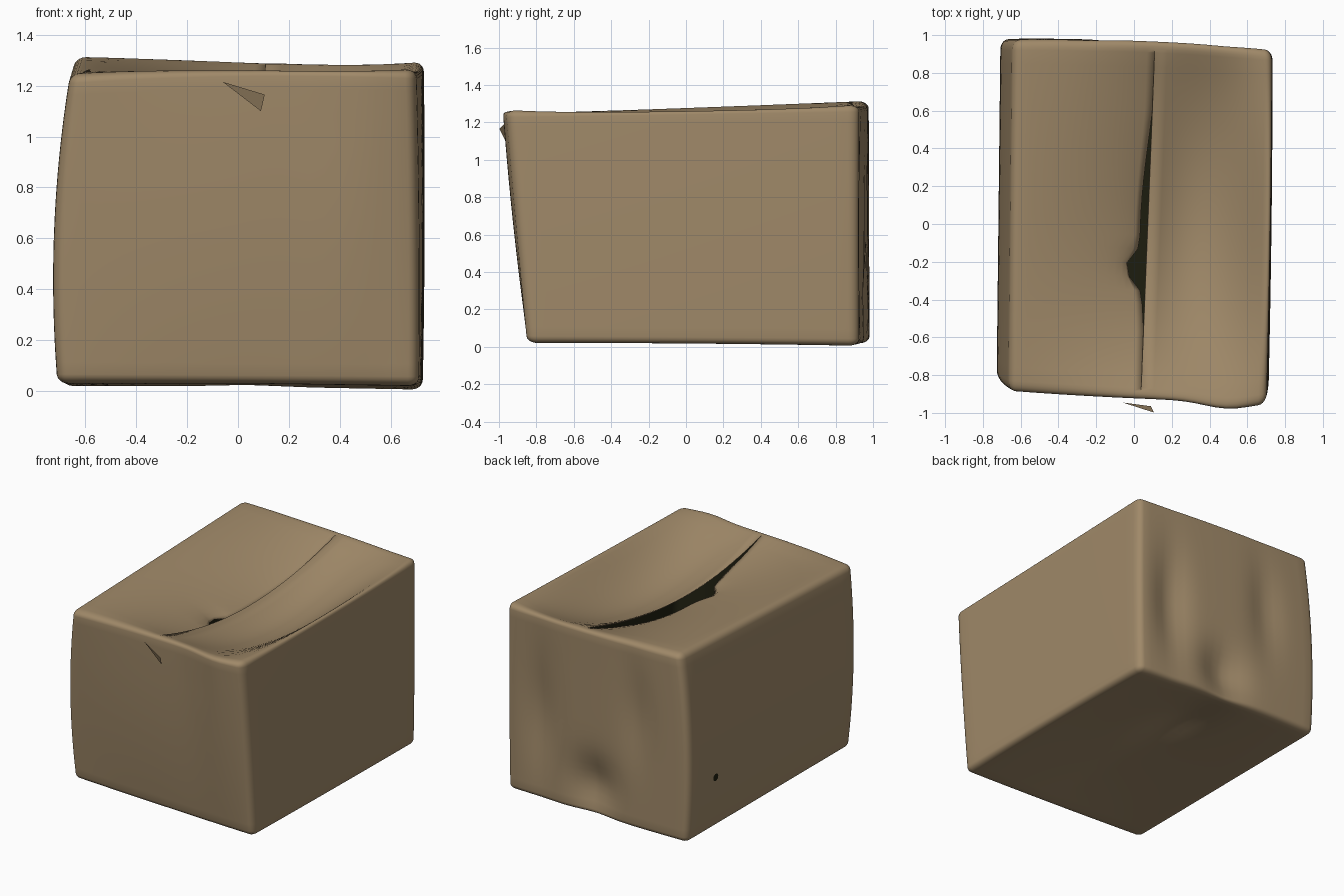
import bpy, bmesh, math
from mathutils import Vector

if "Cube" in bpy.data.objects:
    bpy.data.objects.remove(bpy.data.objects["Cube"])

SEAM, R = 0.06, 0.06


def material(name, rgb):
    m = bpy.data.materials.new(name)
    m.diffuse_color = (*rgb, 1)
    m.use_nodes = True
    m.node_tree.nodes["Principled BSDF"].inputs["Base Color"].default_value = m.diffuse_color
    return m


cardboard = material("cardboard brown", (0.35, 0.25, 0.14))
inside = material("dark interior", (0.013, 0.013, 0.005))

# eight skewed corners of the battered box, keyed by side signs
CORNERS = {
    (-1, -1, -1): (-0.71, -0.79, 0.03), (1, -1, -1): (0.71, -0.85, 0.02),
    (-1, 1, -1): (-0.69, 0.98, 0.02), (1, 1, -1): (0.725, 0.92, 0.005),
    (-1, -1, 1): (-0.66, -0.885, 1.245), (1, -1, 1): (0.70, -0.945, 1.265),
    (-1, 1, 1): (-0.64, 0.975, 1.315), (1, 1, 1): (0.73, 0.92, 1.295),
}


def gauss(v, centre, width):
    return math.exp(-((v - centre) / width) ** 2)


def warp(p, left):
    """Unit cube point -> rounded, skewed, dented box point."""
    p = Vector(p)
    q = Vector([max(R - 1, min(1 - R, v)) for v in p])
    d = p - q
    if d.length > 1e-6:
        p = q + d.normalized() * R
    a, b, c = p
    out = Vector()
    for (i, j, k), co in CORNERS.items():
        out += Vector(co) * ((1 + i * a) * (1 + j * b) * (1 + k * c) / 8)
    fa, fb, fc = 1 - a * a, max(0, 1 - b * b), 1 - c * c
    # bulging left, right and front walls
    out.x -= 0.038 * fc * ((1 - a) / 2) ** 2
    out.x += 0.012 * (fb + fc) / 2 * ((1 + a) / 2) ** 2
    front = max(0, -b) ** 2
    out.y -= 0.02 * fa * front * (0.4 + fc)
    out.y -= 0.04 * gauss(a, 0.72, 0.25) * front * (1 + c) / 2
    out.z += 0.02 * fa * front * max(0, c)
    # crumpled back wall
    back = max(0, b) ** 3
    out.y += 0.02 * fa * back
    out.y -= 0.07 * gauss(a, 0.03, 0.22) * gauss(c, -0.68, 0.28) * back
    out.y -= 0.05 * gauss(a, 0.62, 0.16) * gauss(c, -0.1, 0.6) * back
    out.y -= 0.03 * gauss(a, -0.45, 0.15) * gauss(c, 0.2, 0.5) * back
    # sagging flaps, the right one with a valley beside its raised seam edge
    if left:
        t = max(0, (a + 1) / (1 + SEAM))
        f = 1.12 * t ** 1.6
    else:
        t = max(0, (1 - a) / (1 - SEAM))
        f = 1.28 * math.sin(math.pi * 0.77 * t)
    top = max(0, (c - 0.6) / 0.4)
    out.z -= 0.175 * f * fb * top
    if left:
        gap = 0.04 * max(0, 1 - (b / 0.62) ** 2) + 0.09 * gauss(b, -0.27, 0.08)
        out.x -= gap * t ** 7 * top * fb
    out.x += 0.025 * b * fa * top
    # underside creased upward along its seam
    low = max(0, (-c - 0.6) / 0.4)
    out.z += 0.05 * fb * max(0, 1 - abs(a - 0.03)) * low
    out.z += 0.05 * gauss(a, 0.03, 0.22) * gauss(b, 0.55, 0.4) * fb ** 0.5 * low
    return out


def ticks(extra=()):
    edge = [1, 0.98, 0.96, 0.94]
    inner = [-0.94 + 1.88 * i / 24 for i in range(1, 24)]
    inner = [v for v in inner if all(abs(v - e) > 0.03 for e in extra)]
    return sorted([-e for e in edge] + edge + inner + list(extra))


TA, TB, TC = ticks((SEAM,)), ticks(), ticks()
bm = bmesh.new()


def panel(us, vs, place, side):
    grid = [[bm.verts.new(warp(place(u, v), side(u))) for v in vs] for u in us]
    for i in range(len(us) - 1):
        for j in range(len(vs) - 1):
            bm.faces.new((grid[i][j], grid[i + 1][j],
                          grid[i + 1][j + 1], grid[i][j + 1]))


# walls, then two flaps on the top and one floor
for s in (-1, 1):
    panel(TA, TC, lambda u, v: (u, s, v), lambda u: u <= SEAM)
    panel(TB, TC, lambda u, v: (s, u, v), lambda u: s < 0)
panel(TA, TB, lambda u, v: (u, v, -1), lambda u: u <= SEAM)
panel([a for a in TA if a <= SEAM], TB, lambda u, v: (u, v, 1), lambda u: True)
panel([a for a in TA if a >= SEAM], TB, lambda u, v: (u, v, 1), lambda u: False)
bmesh.ops.remove_doubles(bm, verts=bm.verts, dist=0.004)
bmesh.ops.recalc_face_normals(bm, faces=bm.faces)
if bm.calc_volume(signed=True) < 0:
    bmesh.ops.reverse_faces(bm, faces=bm.faces)


def make(name, mesh_bm, mats):
    me = bpy.data.meshes.new(name)
    mesh_bm.to_mesh(me)
    mesh_bm.free()
    for m in mats:
        me.materials.append(m)
    ob = bpy.data.objects.new(name, me)
    bpy.context.collection.objects.link(ob)
    return ob


box = make("cardboard_box", bm, (cardboard, inside))
bpy.context.view_layer.objects.active = box
box.select_set(True)
bpy.ops.object.shade_smooth_by_angle(angle=math.radians(40))
shell = box.modifiers.new("sheet", 'SOLIDIFY')
shell.thickness, shell.offset = 0.006, -1
shell.material_offset = 1


def scrap(name, pts, mat):
    b = bmesh.new()
    b.faces.new([b.verts.new(p) for p in pts])
    return make(name, b, (mat,))


# loose torn paper tip and the small puncture in the left wall
scrap("front_torn_tip", [(-0.06, -0.945, 1.215), (0.09, -0.965, 1.10),
                         (0.105, -0.998, 1.165)], cardboard)
hole = []
for i in range(10):
    an = -math.tau * i / 10
    p = warp((-1, 0.68 + 0.03 * math.cos(an), -0.44 + 0.04 * math.sin(an)), True)
    hole.append(p + Vector((-0.003, 0, 0)))
scrap("left_puncture", hole, inside)
